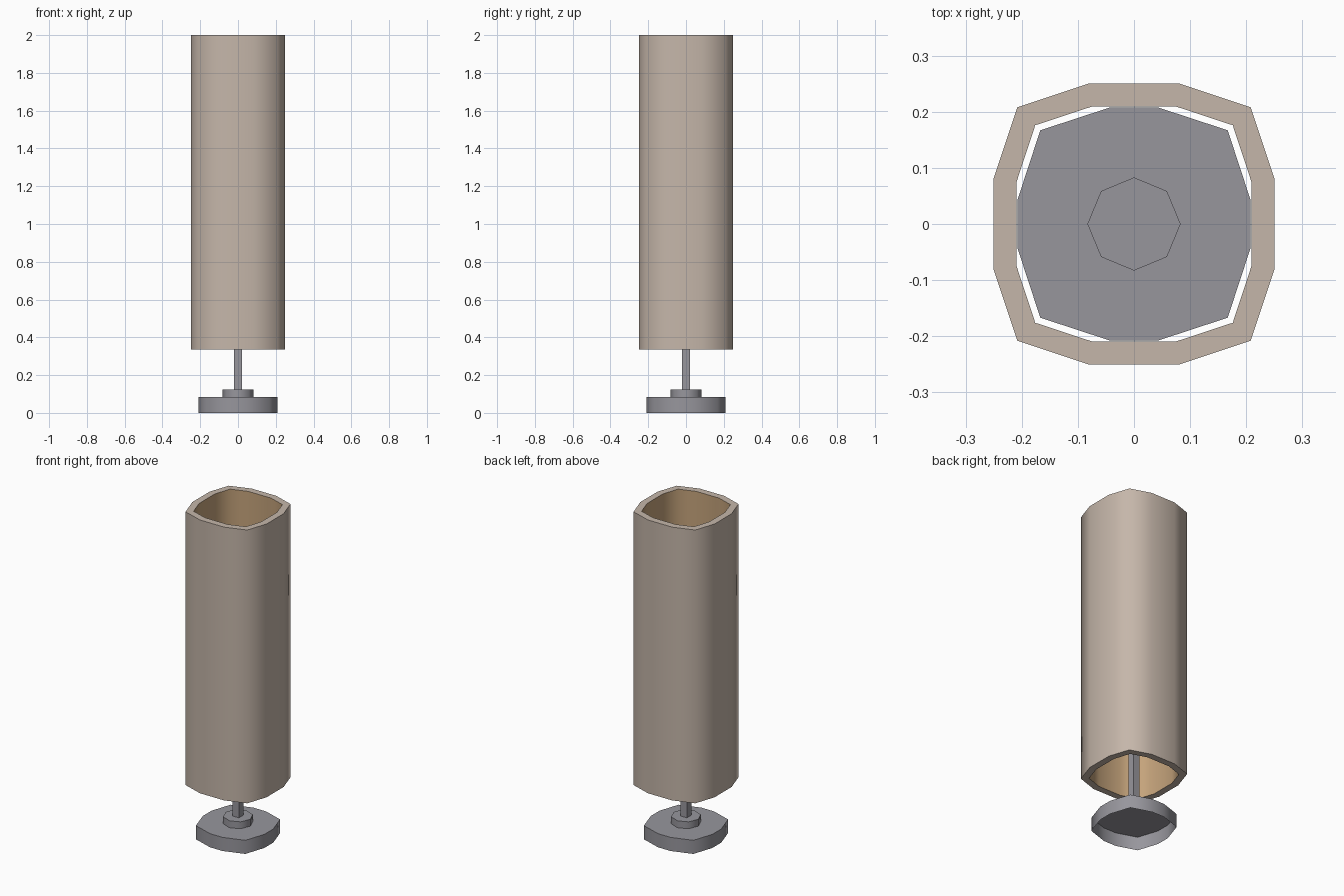
import bpy, bmesh, math

cube = bpy.data.objects.get("Cube")
if cube:
    bpy.data.objects.remove(cube, do_unlink=True)


def material(name, color):
    m = bpy.data.materials.new(name)
    m.use_nodes = True
    m.diffuse_color = (*color, 1)
    m.node_tree.nodes["Principled BSDF"].inputs["Base Color"].default_value = (*color, 1)
    return m


beige = material("beige fabric", (0.56, 0.47, 0.40))
tan = material("tan lining", (0.56, 0.37, 0.20))
grey = material("grey metal", (0.31, 0.305, 0.335))


def rounded_square(half, corner, flat):
    """Twelve-sided outline: a flat on each side and one point per corner."""
    quarter = [(half, -flat), (half, flat), (corner, corner)]
    pts = []
    for _ in range(4):
        pts += quarter
        quarter = [(-y, x) for x, y in quarter]
    return pts


def regular(sides, radius, turn=0):
    return [(radius * math.cos(turn + math.tau * i / sides),
             radius * math.sin(turn + math.tau * i / sides)) for i in range(sides)]


def loft(name, rings, mats, cap=False, closed=False, lining=None):
    """Join outlines (points, height) with side walls; optionally cap or close the loop."""
    bm = bmesh.new()
    loops = [[bm.verts.new((x, y, z)) for x, y in pts] for pts, z in rings]
    pairs = list(zip(loops, loops[1:]))
    if closed:
        pairs.append((loops[-1], loops[0]))
    for k, (a, b) in enumerate(pairs):
        n = len(a)
        for i in range(n):
            j = (i + 1) % n
            face = bm.faces.new((a[i], a[j], b[j], b[i]))
            face.material_index = int(k == lining)
    if cap:
        bm.faces.new(loops[-1])
    mesh = bpy.data.meshes.new(name)
    bm.to_mesh(mesh)
    bm.free()
    for m in mats:
        mesh.materials.append(m)
    obj = bpy.data.objects.new(name, mesh)
    bpy.context.collection.objects.link(obj)
    bpy.ops.object.select_all(action="DESELECT")
    obj.select_set(True)
    bpy.context.view_layer.objects.active = obj
    bpy.ops.object.shade_smooth_by_angle(angle=math.radians(60))
    return obj


# Foot: shallow shell, open underneath
foot = rounded_square(0.208, 0.167, 0.042)
loft("base", [(foot, 0), (foot, 0.083)], [grey], cap=True)

# Collar and square stem
collar = regular(8, 0.083)
loft("collar", [(collar, 0.083), (collar, 0.125)], [grey], cap=True)
post = regular(4, 0.0295, math.pi / 4)
loft("stem", [(post, 0.125), (post, 1.0)], [grey])

# Shade: outer wall, top rim, lining, bottom rim
outer = rounded_square(0.25, 0.208, 0.082)
inner = rounded_square(0.209, 0.176, 0.076)
loft("shade", [(outer, 0.335), (outer, 2), (inner, 2), (inner, 0.335)],
     [beige, tan], closed=True, lining=2)
